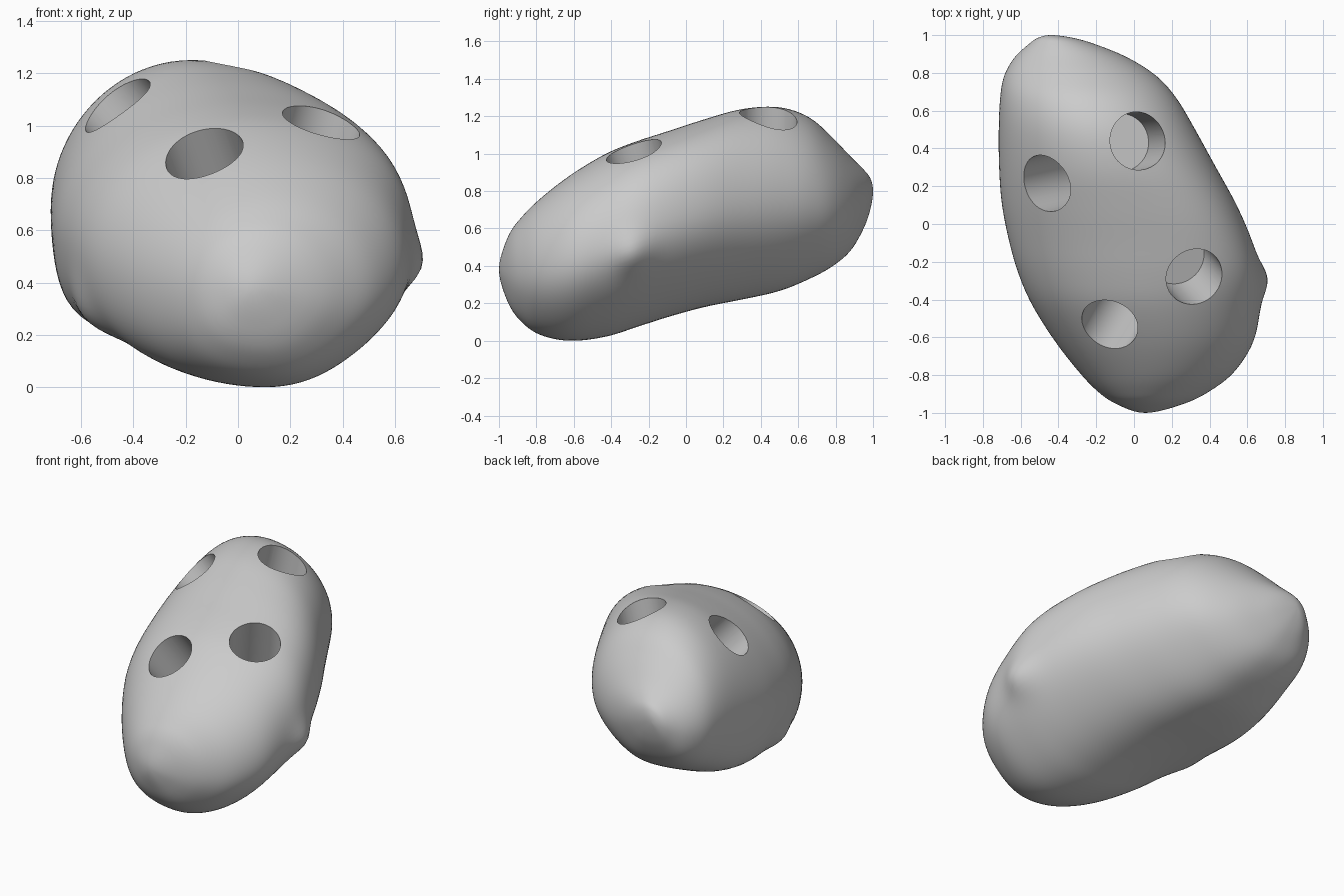
import bpy, bmesh, math
from mathutils import Vector

if "Cube" in bpy.data.objects:
    bpy.data.objects.remove(bpy.data.objects["Cube"])

# Outline of the lumpy body along its length: y, left x, right x, bottom z, top z
ROWS = [
    (-1.00, 0.06, 0.06, 0.38, 0.38), (-0.95, -0.10, 0.27, 0.20, 0.56),
    (-0.88, -0.20, 0.41, 0.10, 0.66), (-0.78, -0.295, 0.535, 0.03, 0.76),
    (-0.62, -0.42, 0.635, -0.002, 0.885), (-0.43, -0.54, 0.67, 0.02, 1.00),
    (-0.27, -0.61, 0.675, 0.07, 1.065), (-0.10, -0.66, 0.63, 0.125, 1.12),
    (0.10, -0.70, 0.545, 0.18, 1.185), (0.30, -0.715, 0.435, 0.22, 1.24),
    (0.50, -0.717, 0.325, 0.265, 1.25), (0.66, -0.71, 0.23, 0.33, 1.195),
    (0.78, -0.69, 0.125, 0.395, 1.09), (0.88, -0.635, -0.03, 0.48, 0.985),
    (0.95, -0.56, -0.20, 0.60, 0.915), (0.985, -0.51, -0.32, 0.70, 0.87),
    (1.00, -0.44, -0.44, 0.80, 0.80),
]
SEG, SUB = 96, 6

# Small knobs on the skin: centre, outward push, spread
KNOBS = [
    ((0.66, -0.28, 0.47), (0.05, -0.005, -0.01), 0.10),
    ((-0.59, -0.17, 0.29), (-0.022, -0.008, -0.022), 0.12),
]

# Holes: mouth centre, outward direction, depth
HOLES = [
    ((0.02, 0.44, 1.20), (0.22, 0.02, 0.97), 0.42),
    ((-0.47, 0.215, 1.085), (-0.66, -0.15, 0.74), 0.41),
    ((0.325, -0.285, 1.035), (0.24, -0.27, 0.93), 0.43),
    ((-0.13, -0.53, 0.895), (-0.30, -0.50, 0.81), 0.45),
]
RADIUS = 0.154


def bell(y, middle, width):
    return math.exp(-((y - middle) / width) ** 2)


def catmull(a, b, c, d, t):
    return 0.5 * (2 * b + (c - a) * t + (2 * a - 5 * b + 4 * c - d) * t * t
                  + (3 * b - a - 3 * c + d) * t ** 3)


def swap(r):
    """The section past a pole, so that the ends close roundly."""
    return (r[0], r[2], r[1], r[4], r[3])


def section(row):
    """Rounded cross-section that sags on the left and is slimmer at lower right."""
    y, xl, xr, zb, zt = row
    cx, cz, hx, hz = (xl + xr) / 2, (zb + zt) / 2, (xr - xl) / 2, (zt - zb) / 2
    pts = []
    for i in range(SEG):
        a = 2 * math.pi * i / SEG
        c, s = math.cos(a), math.sin(a)
        w = abs(math.sin(2 * a))
        if s < 0:
            full = 0.25 + 0.7 * bell(y, 0.3, 0.4) if c < 0 else -0.24
        else:
            full = 0.4 * bell(y, -0.1, 0.4) if c > 0 else 0.05
        n = 2 + w * full
        k = (abs(c) ** n + abs(s) ** n) ** (-1 / n)
        sag = 0.09 * bell(y, 0.25, 0.5) * (c * k) ** 2 if c < 0 else 0
        p = Vector((cx + hx * c * k, y, cz + hz * s * k - sag))
        for centre, push, spread in KNOBS:
            p += Vector(push) * bell((p - Vector(centre)).length, 0, spread)
        pts.append(p)
    return pts


def make_object(name, bm, mat):
    bmesh.ops.recalc_face_normals(bm, faces=bm.faces)
    me = bpy.data.meshes.new(name)
    bm.to_mesh(me)
    bm.free()
    me.materials.append(mat)
    ob = bpy.data.objects.new(name, me)
    bpy.context.collection.objects.link(ob)
    return ob


grey = bpy.data.materials.new("plain_grey")
grey.diffuse_color = (0.6, 0.6, 0.6, 1)
grey.use_nodes = True
grey.node_tree.nodes["Principled BSDF"].inputs["Base Color"].default_value = grey.diffuse_color

# Body: smooth loft through the sections
ext = [swap(ROWS[1])] + ROWS + [swap(ROWS[-2])]
fine = []
for j in range(len(ROWS) - 1):
    for s in range(SUB):
        fine.append([catmull(*v, s / SUB) for v in zip(*ext[j:j + 4])])
bm = bmesh.new()
rings = [[bm.verts.new(p) for p in section(r)] for r in fine[1:]]
for r0, r1 in zip(rings, rings[1:]):
    for i in range(SEG):
        k = (i + 1) % SEG
        bm.faces.new((r0[i], r0[k], r1[k], r1[i]))
for ring, row in ((rings[0], ROWS[0]), (rings[-1], ROWS[-1])):
    pole = bm.verts.new((row[1], row[0], row[3]))
    for i in range(SEG):
        bm.faces.new((ring[i], ring[(i + 1) % SEG], pole))
# Relax the skin a little so the sections blend
for _ in range(4):
    bmesh.ops.smooth_vert(bm, verts=[v for r in rings[6:-6] for v in r], factor=0.5,
                          use_axis_x=True, use_axis_y=True, use_axis_z=True)
body = make_object("potato_body", bm, grey)

# Round holes bored into the upper side
bpy.context.view_layer.objects.active = body
body.select_set(True)
for mouth, direction, depth in HOLES:
    d = Vector(direction).normalized()
    length = depth + 0.2
    bm = bmesh.new()
    bmesh.ops.create_cone(bm, cap_ends=True, segments=64, radius1=RADIUS,
                          radius2=RADIUS, depth=length)
    cutter = make_object("hole_cutter", bm, grey)
    cutter.rotation_euler = d.to_track_quat('Z', 'Y').to_euler()
    cutter.location = Vector(mouth) + d * (0.2 - depth) / 2
    cutter.hide_render = True
    mod = body.modifiers.new("hole", 'BOOLEAN')
    mod.operation, mod.solver, mod.object = 'DIFFERENCE', 'EXACT', cutter
    bpy.context.view_layer.update()
    bpy.ops.object.modifier_apply(modifier=mod.name)
    bpy.data.objects.remove(cutter)

bpy.ops.object.shade_smooth_by_angle(angle=math.radians(35))
